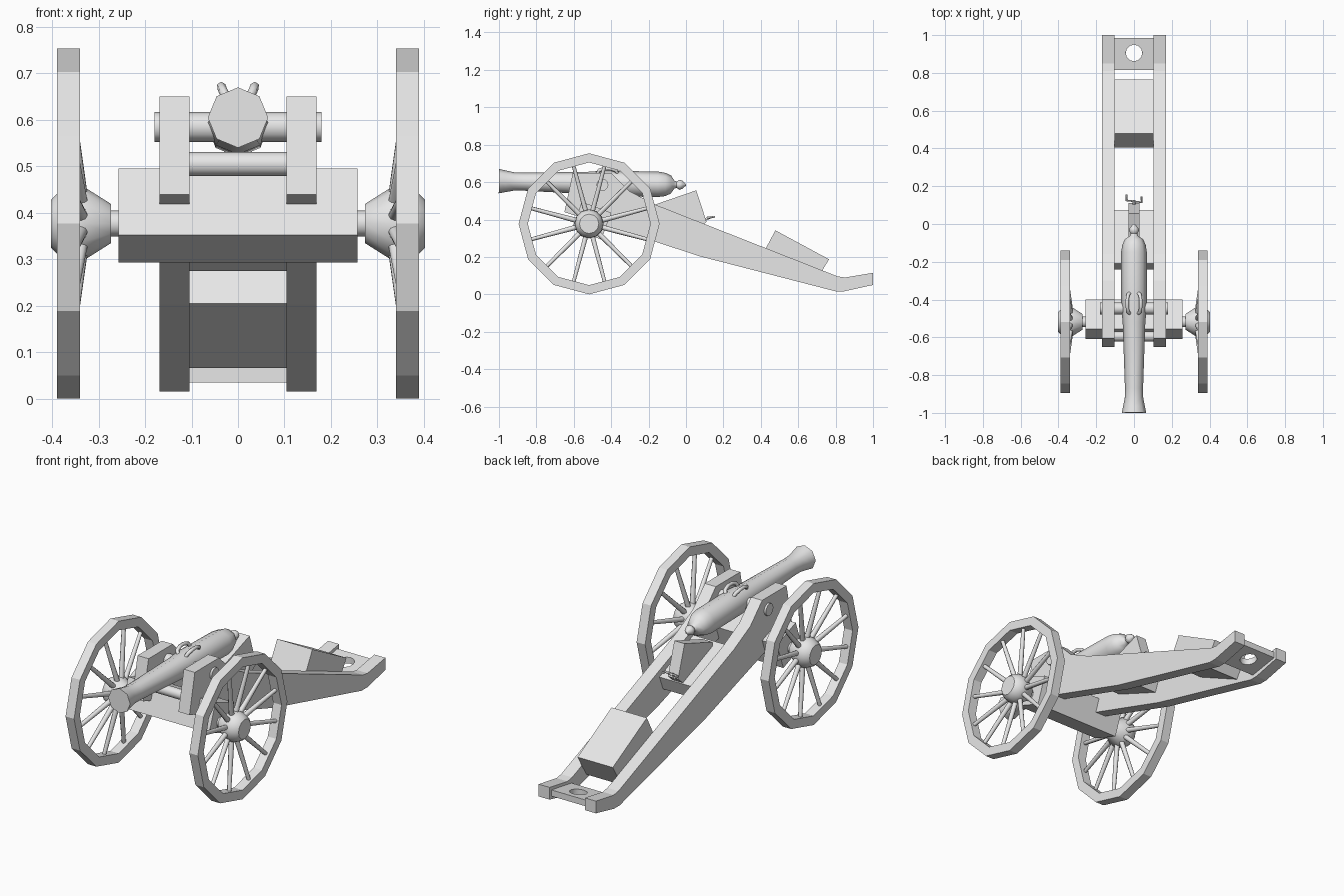
import bpy, bmesh, math
from mathutils import Vector

if "Cube" in bpy.data.objects:
    bpy.data.objects.remove(bpy.data.objects["Cube"])

grey = bpy.data.materials.new("plain_grey")
grey.use_nodes = True
grey.diffuse_color = (0.8, 0.8, 0.8, 1)
grey.node_tree.nodes["Principled BSDF"].inputs["Base Color"].default_value = (0.8, 0.8, 0.8, 1)


def finish(name, bm, smooth=None):
    bmesh.ops.recalc_face_normals(bm, faces=bm.faces)
    mesh = bpy.data.meshes.new(name)
    bm.to_mesh(mesh)
    bm.free()
    mesh.materials.append(grey)
    obj = bpy.data.objects.new(name, mesh)
    bpy.context.collection.objects.link(obj)
    if smooth:
        bpy.ops.object.select_all(action='DESELECT')
        obj.select_set(True)
        bpy.context.view_layer.objects.active = obj
        bpy.ops.object.shade_smooth_by_angle(angle=math.radians(smooth))
    return obj


def slab(name, outline, x0, x1):
    """Extrude a (y, z) outline from x0 to x1."""
    bm = bmesh.new()
    face = bm.faces.new([bm.verts.new((x0, y, z)) for y, z in outline])
    out = bmesh.ops.extrude_face_region(bm, geom=[face])
    verts = [v for v in out["geom"] if isinstance(v, bmesh.types.BMVert)]
    bmesh.ops.translate(bm, verts=verts, vec=(x1 - x0, 0, 0))
    return finish(name, bm)


def lathe(name, profile, origin, axis, sides, loop=False, smooth=None):
    """Turn (distance, radius) pairs about an axis, first corner upwards."""
    axis = Vector(axis).normalized()
    side = axis.cross(Vector((0, 0, 1))).normalized()
    up = side.cross(axis)
    bm = bmesh.new()
    rings = []
    for d, r in profile:
        ring = []
        for i in range(sides):
            a = math.tau * i / sides
            ring.append(bm.verts.new(Vector(origin) + axis * d
                                     + (up * math.cos(a) + side * math.sin(a)) * r))
        rings.append(ring)
    pairs = list(zip(rings, rings[1:]))
    if loop:
        pairs.append((rings[-1], rings[0]))
    else:
        bm.faces.new(rings[0])
        bm.faces.new(rings[-1])
    for a, b in pairs:
        for i in range(sides):
            j = (i + 1) % sides
            bm.faces.new((a[i], a[j], b[j], b[i]))
    return finish(name, bm, smooth)


def rod(name, start, end, r0, r1, sides=10):
    start, end = Vector(start), Vector(end)
    length = (end - start).length
    return lathe(name, [(0, r0), (length, r1)], start, end - start, sides, smooth=50)


def wire(name, points, radius):
    curve = bpy.data.curves.new(name, 'CURVE')
    curve.dimensions = '3D'
    curve.bevel_depth = radius
    curve.bevel_resolution = 1
    curve.use_fill_caps = True
    spline = curve.splines.new('POLY')
    spline.points.add(len(points) - 1)
    for p, co in zip(spline.points, points):
        p.co = (*co, 1)
    curve.materials.append(grey)
    obj = bpy.data.objects.new(name, curve)
    bpy.context.collection.objects.link(obj)
    return obj


# Wheels, with dished spokes
HUB_Y, HUB_Z = -0.518, 0.377
for tag, s in (("left", 1), ("right", -1)):
    hub = (0, HUB_Y, HUB_Z)
    lathe(tag + "_wheel_rim", [(0.34, 0.377), (0.39, 0.377), (0.39, 0.328), (0.34, 0.328)],
          hub, (s, 0, 0), 12, loop=True)
    lathe(tag + "_wheel_hub", [(0.273, 0.042), (0.33, 0.078), (0.365, 0.076),
                               (0.39, 0.064), (0.402, 0.052)],
          hub, (s, 0, 0), 12, smooth=35)
    for i in range(12):
        a = math.tau * (i + 0.5) / 12
        c, d = math.cos(a), math.sin(a)
        rod(f"{tag}_spoke_{i + 1}",
            (s * 0.335, HUB_Y + 0.05 * c, HUB_Z + 0.05 * d),
            (s * 0.37, HUB_Y + 0.333 * c, HUB_Z + 0.333 * d), 0.014, 0.010, 8)

# Axle and its bed, tilted with the trail
rod("axle", (-0.3, HUB_Y, HUB_Z), (0.3, HUB_Y, HUB_Z), 0.028, 0.028, 12)
slab("axle_bed", [(-0.61, 0.352), (-0.557, 0.495), (-0.40, 0.436), (-0.453, 0.293)],
     -0.257, 0.257)

# Carriage cheeks running back into the trail
cheek = [(-0.65, 0.44), (-0.605, 0.65), (-0.40, 0.65), (-0.30, 0.55), (-0.16, 0.478),
         (0.81, 0.096), (0.85, 0.09), (1.0, 0.115), (1.0, 0.05), (0.845, 0.016),
         (0.80, 0.016), (0.075, 0.203)]
for tag, s in (("left", 1), ("right", -1)):
    slab(tag + "_cheek", cheek, s * 0.104, s * 0.169)

# Cross pieces between the cheeks
rod("front_crossbar", (-0.11, -0.595, 0.505), (0.11, -0.595, 0.505), 0.026, 0.026, 12)
rod("trunnion", (-0.18, -0.447, 0.585), (0.18, -0.447, 0.585), 0.032, 0.032, 12)
slab("middle_transom", [(-0.24, 0.39), (-0.21, 0.465), (0.075, 0.35), (0.045, 0.275)],
     -0.106, 0.106)
slab("tool_chest", [(0.405, 0.205), (0.478, 0.342), (0.765, 0.187), (0.69, 0.066)],
     -0.104, 0.104)

# Tail plate with a towing hole
plate = slab("tail_plate", [(0.815, 0.035), (0.815, 0.068), (0.985, 0.096), (0.985, 0.063)],
             -0.106, 0.106)
cutter = rod("tail_hole_cutter", (0, 0.905, -0.1), (0, 0.906, 0.3), 0.044, 0.044, 12)
cutter.hide_render = True
cutter.hide_viewport = True
cut = plate.modifiers.new("hole", 'BOOLEAN')
cut.object = cutter
cut.operation = 'DIFFERENCE'
cut.solver = 'EXACT'

# Barrel, breech and knob
lathe("barrel", [(0, 0.065), (0.035, 0.058), (0.08, 0.049), (0.13, 0.048), (0.48, 0.060),
                 (0.56, 0.068), (0.85, 0.068), (0.89, 0.062), (0.92, 0.048), (0.937, 0.022),
                 (0.95, 0.017), (0.965, 0.027), (0.98, 0.022), (1.0, 0.004)],
      (0, -1.0, 0.605), (0, 1, -0.02), 8, smooth=50)

# Lifting handles on the barrel
for tag, s in (("left", 1), ("right", -1)):
    wire(tag + "_lifting_handle",
         [(s * 0.02, -0.365, 0.64), (s * 0.032, -0.375, 0.662), (s * 0.036, -0.405, 0.672),
          (s * 0.036, -0.435, 0.672), (s * 0.032, -0.465, 0.662), (s * 0.02, -0.475, 0.64)],
         0.01)

# Elevating wedge and its handle
slab("elevating_wedge", [(-0.18, 0.475), (0.055, 0.556), (0.11, 0.387), (0.06, 0.345),
                         (-0.18, 0.44)], -0.03, 0.03)
wire("wedge_handle_stem", [(0, 0.09, 0.395), (0, 0.125, 0.41)], 0.008)
wire("wedge_handle_grip", [(-0.04, 0.155, 0.415), (-0.04, 0.125, 0.41), (0.04, 0.115, 0.41),
                           (0.04, 0.145, 0.415)], 0.006)
